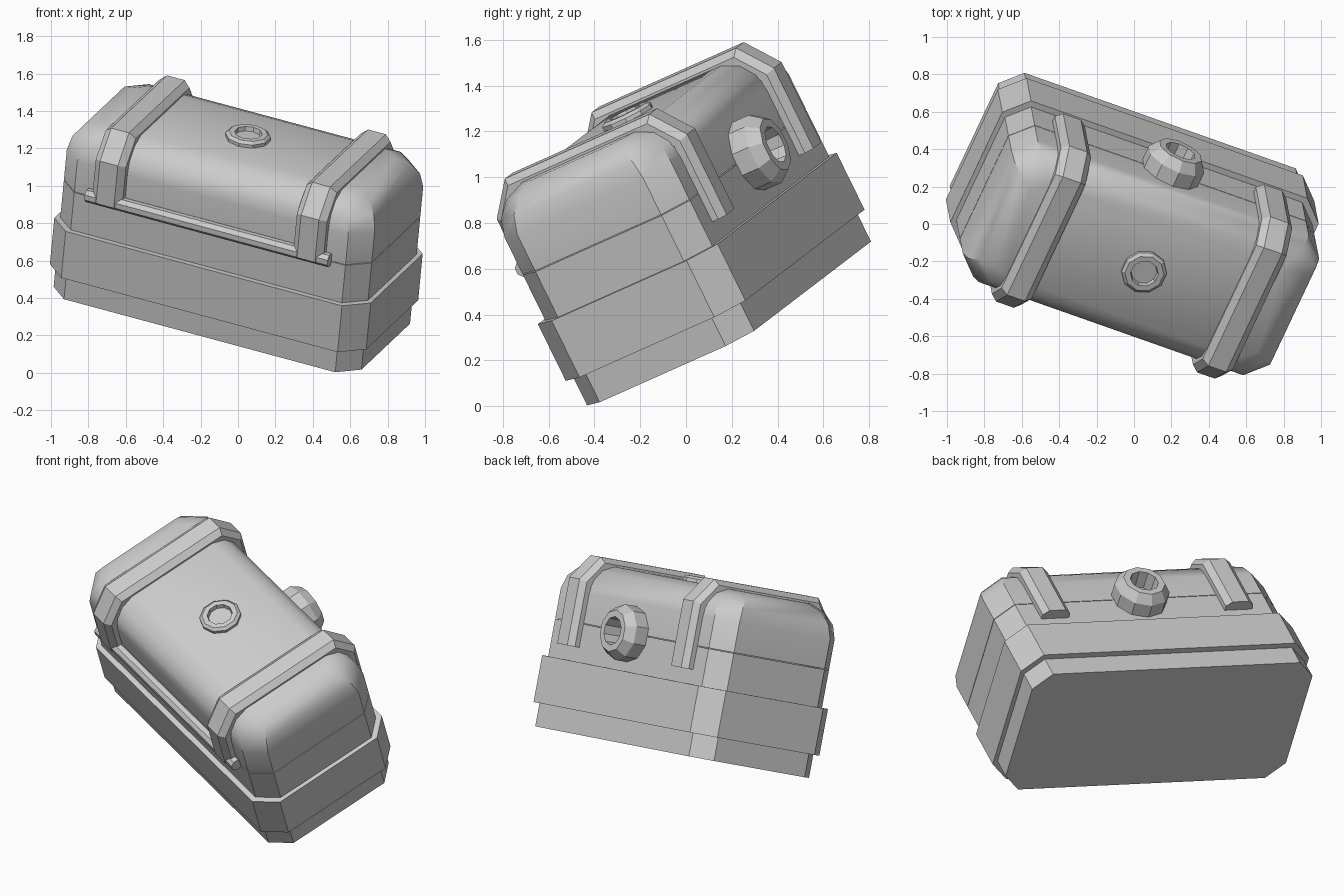
import bpy, bmesh, math
from mathutils import Matrix, Vector

if "Cube" in bpy.data.objects:
    bpy.data.objects.remove(bpy.data.objects["Cube"], do_unlink=True)

# Single grey finish
grey = bpy.data.materials.new("plain_grey")
grey.use_nodes = True
grey.diffuse_color = (0.6, 0.6, 0.6, 1)
grey.node_tree.nodes["Principled BSDF"].inputs["Base Color"].default_value = grey.diffuse_color

# Tilted frame of the chest: long axis, depth axis, up axis
along = Vector((0.914, -0.322, -0.246)).normalized()
up = Vector((0.086, -0.439, 0.893))
depth = up.cross(along).normalized()
up = along.cross(depth)
frame = Matrix((along, depth, up)).transposed().to_4x4()
frame.translation = (-0.033, 0.188, 0.361)


def loft(name, rings, smooth=False):
    """Skin a list of equal point rings and cap both ends."""
    bm = bmesh.new()
    loops = [[bm.verts.new(p) for p in ring] for ring in rings]
    n = len(loops[0])
    for a, b in zip(loops, loops[1:]):
        for i in range(n):
            j = (i + 1) % n
            bm.faces.new((a[i], a[j], b[j], b[i]))
    bm.faces.new(loops[0])
    bm.faces.new(loops[-1])
    bmesh.ops.recalc_face_normals(bm, faces=bm.faces[:])
    mesh = bpy.data.meshes.new(name)
    bm.to_mesh(mesh)
    bm.free()
    mesh.materials.append(grey)
    obj = bpy.data.objects.new(name, mesh)
    bpy.context.collection.objects.link(obj)
    obj.matrix_world = frame
    if smooth:
        bpy.ops.object.select_all(action="DESELECT")
        obj.select_set(True)
        bpy.context.view_layer.objects.active = obj
        bpy.ops.object.shade_smooth_by_angle(angle=math.radians(35))
    return obj


def octagon(h, x, y, c):
    """Rectangle of half sizes x, y with corners cut by c, at height h."""
    quarter = [(x, y - c), (x - c, y)]
    pts = quarter + [(-a, b) for a, b in reversed(quarter)]
    pts += [(-a, -b) for a, b in pts]
    return [Vector((a, b, h)) for a, b in pts]


def lathe(name, profile, sides, centre, axis):
    """Revolve (radius, distance) pairs about an axis."""
    turn = Vector((0, 0, 1)).rotation_difference(Vector(axis))
    rings = []
    for r, d in profile:
        rings.append([Vector(centre) + turn @ Vector((
            r * math.cos(math.tau * (i + 0.5) / sides),
            r * math.sin(math.tau * (i + 0.5) / sides), d)) for i in range(sides)])
    return loft(name, rings)


# Chest body, wide band and rounded lid
loft("body", [octagon(h, 0.9, 0.435, 0.107) for h in (0, 0.638)])
loft("band", [octagon(h, 0.925, 0.468, 0.117) for h in (0.138, 0.415)])
loft("lid", [octagon(*r) for r in (
    (0.642, 0.9, 0.435, 0.107), (0.82, 0.9, 0.435, 0.107),
    (0.90, 0.882, 0.42, 0.11), (0.965, 0.835, 0.37, 0.10),
    (1.0, 0.76, 0.29, 0.07))], smooth=True)

# Straps bent over the lid, with bevelled outer edges
path = [Vector(p) for p in ((-0.43, 0.64), (-0.43, 0.87), (-0.345, 0.975),
                            (0.345, 0.975), (0.43, 0.87), (0.43, 0.5))]
section = [(-0.088, 0), (-0.088, 0.036), (-0.052, 0.066),
           (0.052, 0.066), (0.088, 0.036), (0.088, 0)]


def strap(name, x):
    normals = [Vector((-(b - a).y, (b - a).x)).normalized() for a, b in zip(path, path[1:])]
    rings = []
    for i, p in enumerate(path):
        n0, n1 = normals[max(i - 1, 0)], normals[min(i, len(normals) - 1)]
        mitre = (n0 + n1) / (1 + n0.dot(n1))
        rings.append([Vector((x + w, *(p + mitre * t))) for w, t in section])
    loft(name, rings)


for side, x in (("left", 0.588), ("right", -0.588)):
    strap(side + "_strap", x)

# Front rod along the lid seam
lathe("front_rod", [(0.038, -0.71), (0.038, 0.71)], 8, (0, -0.457, 0.655), (1, 0, 0))

# Small ring on the lid top
lathe("top_ring", [(0.122, -0.01), (0.122, 0.018), (0.105, 0.032),
                   (0.075, 0.032), (0.07, 0.008)], 10, (0, 0, 1.0), (0, 0, 1))

# Round hollow fitting at the back
lathe("back_fitting", [(0.165, -0.02), (0.165, 0.085), (0.125, 0.14),
                       (0.085, 0.14), (0.08, 0.03)], 10, (0, 0.435, 0.635), (0, 1, 0))
